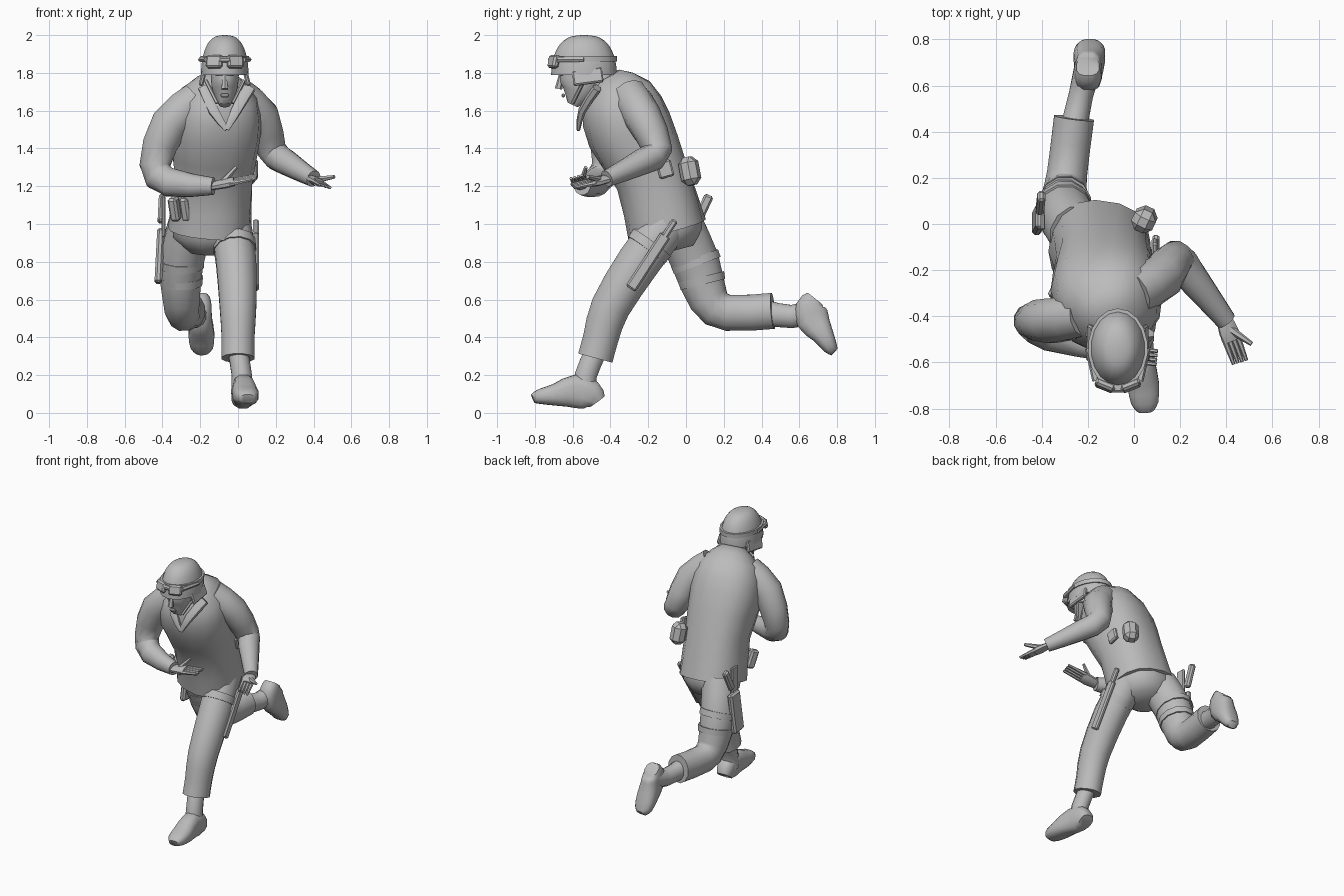
import bpy, bmesh, math
from mathutils import Vector, Matrix

if "Cube" in bpy.data.objects:
    bpy.data.objects.remove(bpy.data.objects["Cube"], do_unlink=True)

GREY = (.5, .5, .5, 1)
grey = bpy.data.materials.new("plain grey")
grey.use_nodes = True
grey.diffuse_color = GREY
grey.node_tree.nodes["Principled BSDF"].inputs["Base Color"].default_value = GREY
X, Y, Z = Vector((1, 0, 0)), Vector((0, 1, 0)), Vector((0, 0, 1))


def finish(bm, name, angle):
    """Turn a bmesh into a smooth object that keeps its sharp edges."""
    bmesh.ops.recalc_face_normals(bm, faces=bm.faces)
    mesh = bpy.data.meshes.new(name)
    bm.to_mesh(mesh)
    bm.free()
    mesh.materials.append(grey)
    ob = bpy.data.objects.new(name, mesh)
    bpy.context.collection.objects.link(ob)
    bpy.ops.object.select_all(action="DESELECT")
    ob.select_set(True)
    bpy.context.view_layer.objects.active = ob
    bpy.ops.object.shade_smooth_by_angle(angle=math.radians(angle))


def with_midpoints(rings):
    """Insert a smoothly interpolated ring between each pair."""
    padded = [rings[0], *rings, rings[-1]]
    result = []
    for before, start, end, after in zip(padded, padded[1:], padded[2:], padded[3:]):
        result.append(start)
        result.append([(9 * (q + r) - p - s) / 16 for p, q, r, s in zip(before, start, end, after)])
    return result + [rings[-1]]


def loft(name, rings, ref=X, sides=12, flat=1.0, power=1.0, twist=(0, 0)):
    """Tube through rings (x, y, z, half width, optional half depth), turned about z by twist."""
    rings = with_midpoints([(*r, r[3] * flat) if len(r) == 4 else r for r in rings])
    centres = [Vector(r[:3]) for r in rings]
    last = len(rings) - 1
    bm = bmesh.new()
    loops = []
    for i, (centre, ring) in enumerate(zip(centres, rings)):
        along = (centres[min(i + 1, last)] - centres[max(i - 1, 0)]).normalized()
        yaw = twist[0] + (twist[1] - twist[0]) * i / last
        side = Matrix.Rotation(math.radians(yaw), 3, "Z") @ ref
        side = (side - along * side.dot(along)).normalized()
        depth = along.cross(side)
        loop = []
        for k in range(sides):
            a = math.tau * (k + .5) / sides
            c, s = (math.copysign(abs(v) ** power, v) for v in (math.cos(a), math.sin(a)))
            loop.append(bm.verts.new(centre + side * c * ring[3] + depth * s * ring[4]))
        loops.append(loop)
    for low, high in zip(loops, loops[1:]):
        for k in range(sides):
            n = (k + 1) % sides
            bm.faces.new((low[k], low[n], high[n], high[k]))
    bm.faces.new(loops[0][::-1])
    bm.faces.new(loops[-1])
    finish(bm, name, angle=50)


def box(name, centre, size, tilt=(0, 0, 0), bevel=.012):
    """Bevelled block, tilted in degrees about x, y and z."""
    bm = bmesh.new()
    bmesh.ops.create_cube(bm, size=1)
    bmesh.ops.scale(bm, vec=size, verts=bm.verts)
    bmesh.ops.bevel(bm, geom=bm.edges[:], offset=min(bevel, min(size) * .3), segments=1, affect="EDGES")
    for axis, degrees in zip("XYZ", tilt):
        bmesh.ops.rotate(bm, verts=bm.verts, matrix=Matrix.Rotation(math.radians(degrees), 3, axis))
    bmesh.ops.translate(bm, vec=centre, verts=bm.verts)
    finish(bm, name, angle=30)


def strand(name, start, end, thick, thin, ref=Z):
    """Short tapered rod for fingers and straps."""
    loft(name, [(*start, thick), (*end, thin)], ref, sides=6)


def boot(label, heel, toe, up):
    """Boot built up from its sole line; profile is position, height, half width."""
    heel, toe, up = Vector(heel), Vector(toe), Vector(up).normalized()
    profile = [(0, .1, .05), (.1, .16, .06), (.35, .18, .06), (.65, .12, .07), (.9, .08, .06), (1, .05, .035)]
    rings = [(*(heel.lerp(toe, t) + up * h / 2), w, h / 2) for t, h, w in profile]
    loft(label + "_boot", rings, power=.75)


def hand(label, wrist, tip, thumb, spread):
    """Flat palm with four tapered fingers and a thumb."""
    wrist, tip, spread = Vector(wrist), Vector(tip), Vector(spread).normalized()
    knuckles = wrist.lerp(tip, .5)
    loft(label + "_palm", [(*wrist, .035), (*wrist.lerp(knuckles, .6), .045), (*knuckles, .04)],
         ref=spread, sides=8, flat=.55)
    for i in range(4):
        offset = spread * (i - 1.5) * .02
        strand(f"{label}_finger_{i}", wrist.lerp(tip, .4) + offset, tip + offset, .014, .008)
    strand(label + "_thumb", wrist.lerp(tip, .2), thumb, .02, .01)


# Shirt, twisted so that the right shoulder leads, and trouser seat
loft("shirt", [(-.15, -.1, .97, .22), (-.13, -.18, 1.25, .21), (-.12, -.3, 1.5, .24),
               (-.1, -.37, 1.68, .2), (-.09, -.42, 1.78, .08)],
     sides=16, flat=.95, power=.85, twist=(-10, 30))
loft("trouser_seat", [(-.15, -.1, 1.04, .2), (-.15, -.08, .94, .2), (-.15, -.06, .86, .12)], flat=.88)
for label, x in (("right", -.18), ("left", .06)):
    loft(label + "_collar", [(x, -.47, 1.72, .035), (x / 2 - .04, -.55, 1.6, .03), (-.06, -.57, 1.5, .015)],
         sides=6, flat=.7)

# Planted left leg
loft("left_trouser_leg", [(-.04, -.1, 1, .11), (-.01, -.25, .8, .11), (0, -.4, .56, .1),
                          (0, -.45, .4, .09), (0, -.48, .29, .09)], flat=1.08)
loft("left_boot_shaft", [(0, -.48, .32, .055), (.02, -.53, .2, .055), (.02, -.54, .1, .06)], flat=1.1)
boot("left", heel=(.02, -.47, .01), toe=(.05, -.81, .05), up=Z)

# Trailing right leg
loft("right_trouser_leg", [(-.25, -.04, 1, .12), (-.3, .05, .8, .12), (-.3, .12, .6, .1),
                           (-.29, .22, .53, .09), (-.26, .46, .54, .09)], flat=1.1)
loft("right_boot_shaft", [(-.26, .42, .53, .06), (-.23, .56, .51, .055), (-.2, .68, .54, .06)], flat=1.15)
boot("right", heel=(-.2, .73, .62), toe=(-.19, .81, .33), up=(0, -1, -.3))

# Arms, bent at the elbow
loft("right_sleeve", [(-.22, -.4, 1.66, .09), (-.36, -.42, 1.53, .1), (-.44, -.42, 1.31, .08),
                      (-.36, -.48, 1.22, .075), (-.13, -.55, 1.2, .045)], ref=Y, flat=1.05)
loft("left_sleeve", [(0, -.3, 1.68, .1), (.12, -.23, 1.57, .1), (.18, -.15, 1.39, .08),
                     (.25, -.23, 1.33, .07), (.4, -.42, 1.24, .045)], ref=Y)
hand("right_hand", wrist=(-.14, -.55, 1.2), tip=(.1, -.58, 1.25), thumb=(-.01, -.53, 1.3), spread=(.1, 1, .3))
hand("left_hand", wrist=(.39, -.41, 1.24), tip=(.46, -.6, 1.2), thumb=(.51, -.52, 1.25), spread=(1, .3, -.3))

# Neck and face
HEAD = Vector((-.07, -.54, 1.8))
loft("neck", [(-.09, -.38, 1.68, .075), (-.08, -.46, 1.76, .065), (*HEAD, .06)])
loft("face", [(*(HEAD + Vector((0, y, z))), w, d) for y, z, w, d in (
    (-.06, -.17, .03, .03), (-.03, -.1, .065, .09), (-.02, -.04, .075, .11), (-.01, .06, .08, .11))])
strand("nose", HEAD + Vector((0, -.12, 0)), HEAD + Vector((0, -.135, -.085)), .01, .02, X)
box("mouth", HEAD + Vector((0, -.11, -.12)), (.045, .02, .02))
box("brow", HEAD + Vector((0, -.12, 0)), (.11, .03, .03))

# Helmet dome and band
dome = []
for step in range(7):
    angle = math.pi / 2 * step / 6
    dome.append((HEAD.x, HEAD.y, HEAD.z - .01 + .21 * math.sin(angle), max(.128 * math.cos(angle) ** .7, .01)))
loft("helmet", dome, sides=18, flat=1.36)
loft("helmet_band", [(HEAD.x, HEAD.y, HEAD.z + rise, .13) for rise in (.06, .09)], sides=18, flat=1.34)

# Goggles, ear flaps and chin straps, mirrored about the head
box("goggle_bridge", HEAD + Vector((0, -.175, .07)), (.07, .03, .03))
for label, s in (("right", -1), ("left", 1)):
    def at(x, y, z):
        return HEAD + Vector((s * x, y, z))
    box(label + "_ear_flap", at(.115, .02, -.02), (.025, .16, .08), (8, s * -14, 0))
    box(label + "_goggle_lens", at(.055, -.16, .06), (.09, .035, .07), (-12, 0, s * 22), .02)
    strand(label + "_goggle_strap", at(.095, -.14, .07), at(.13, 0, .07), .016, .012)
    strand(label + "_chin_strap", at(.1, 0, -.04), at(.04, -.06, -.16), .01, .01)

# Belt pouches
box("left_back_pouch", (.045, .02, 1.28), (.1, .1, .15), (12, 0, -25), .03)
box("left_belt_pouch", (.09, -.11, 1.29), (.03, .08, .09), (15, 0, 0))
for label, x in (("outer", -.335), ("inner", -.275)):
    box(label + "_front_pouch", (x, -.28, 1.08), (.05, .06, .13), (20, 0, -25))

# Right holster and thigh straps
box("holster", (-.415, .02, .83), (.04, .11, .29), (-6, 3, 0))
box("holster_grip", (-.405, .09, 1.08), (.035, .05, .16), (-25, 3, 0))
box("holster_hanger", (-.395, .01, 1.04), (.02, .07, .22))
loft("right_upper_strap", [(-.3, .045, .82, .125), (-.3, .06, .78, .124)], flat=1.1)
loft("right_lower_strap", [(-.3, .08, .72, .118), (-.3, .09, .68, .114)], flat=1.1)

# Left thigh sheath and strap
box("sheath", (.095, -.2, .8), (.03, .06, .34), (-33, 0, 0))
box("sheath_handle", (.095, -.09, .97), (.03, .035, .12), (-33, 0, 0))
loft("left_thigh_strap", [(-.02, -.18, .9, .117), (-.016, -.21, .86, .115)], flat=1.08)
